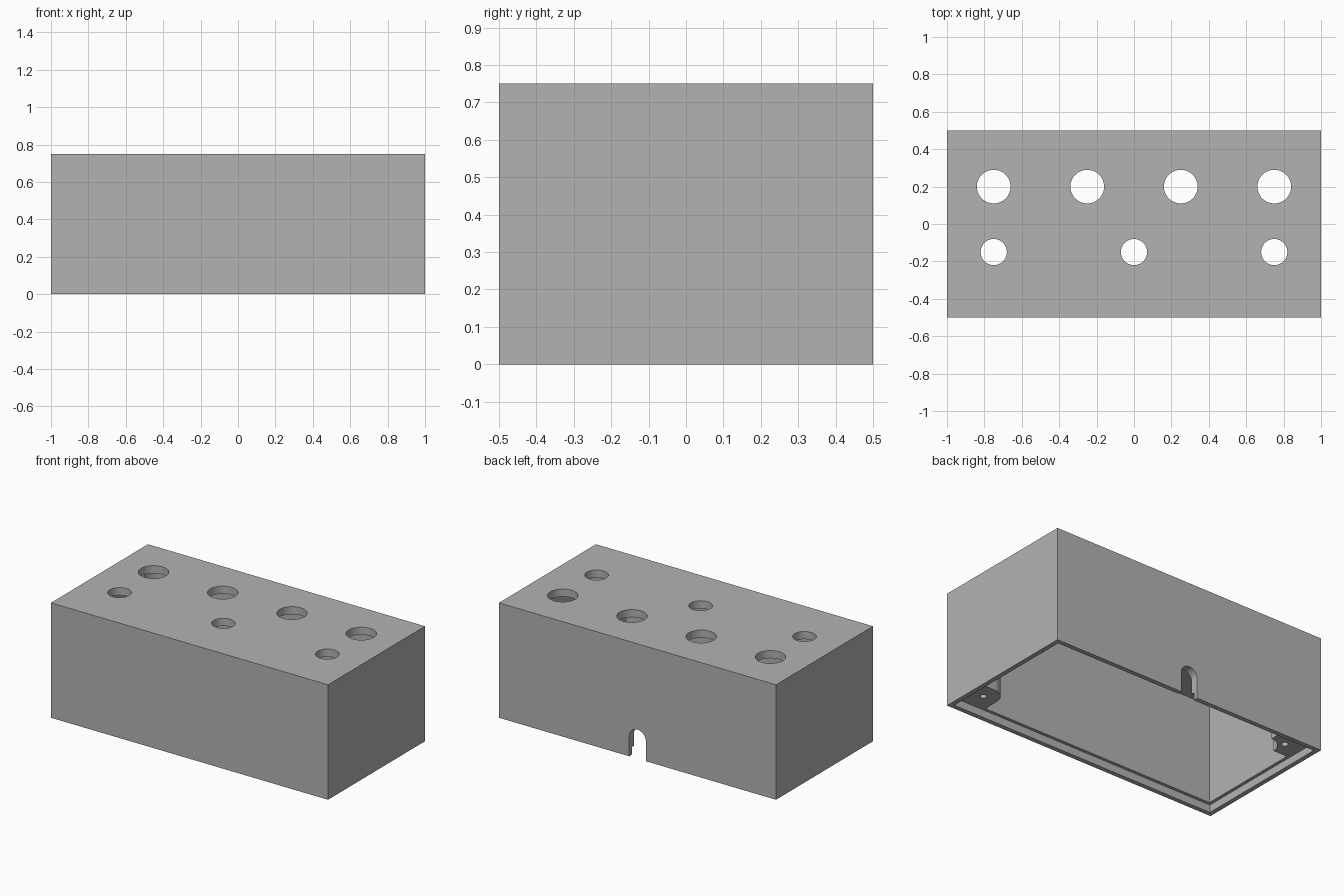
import bpy
import bmesh
from math import pi, sin, cos, radians

cube = bpy.data.objects.get("Cube")
if cube:
    bpy.data.objects.remove(cube, do_unlink=True)

WALL, LIP, REBATE, HEIGHT = 0.05, 0.03, 0.05, 0.75

grey = bpy.data.materials.new("plain_grey")
grey.use_nodes = True
colour = (0.45, 0.45, 0.45, 1)
grey.diffuse_color = colour
grey.node_tree.nodes["Principled BSDF"].inputs["Base Color"].default_value = colour


def prism(name, points, direction):
    """Extrude a closed outline of 3D points along a direction."""
    bm = bmesh.new()
    face = bm.faces.new([bm.verts.new(p) for p in points])
    extruded = bmesh.ops.extrude_face_region(bm, geom=[face])["geom"]
    verts = [g for g in extruded if isinstance(g, bmesh.types.BMVert)]
    bmesh.ops.translate(bm, verts=verts, vec=direction)
    bmesh.ops.recalc_face_normals(bm, faces=bm.faces)
    mesh = bpy.data.meshes.new(name)
    bm.to_mesh(mesh)
    bm.free()
    mesh.materials.append(grey)
    obj = bpy.data.objects.new(name, mesh)
    bpy.context.collection.objects.link(obj)
    return obj


def box(name, inset, z0, z1):
    x, y = 1 - inset, 0.5 - inset
    outline = [(-x, -y, z0), (x, -y, z0), (x, y, z0), (-x, y, z0)]
    return prism(name, outline, (0, 0, z1 - z0))


def arc(cx, cy, r, start, end, steps):
    angles = [radians(start + (end - start) * i / steps) for i in range(steps + 1)]
    return [(cx + r * cos(a), cy + r * sin(a)) for a in angles]


def cylinder(name, x, y, r, z0, z1):
    circle = arc(x, y, r, 0, 360, 64)[:-1]
    return prism(name, [(px, py, z0) for px, py in circle], (0, 0, z1 - z0))


def cut(target, cutter):
    """Subtract the cutter from the target, then discard it."""
    cutter.hide_render = True
    mod = target.modifiers.new("cut", "BOOLEAN")
    mod.operation, mod.solver, mod.object = "DIFFERENCE", "EXACT", cutter
    bpy.context.view_layer.objects.active = target
    bpy.ops.object.modifier_apply(modifier=mod.name)
    bpy.data.objects.remove(cutter, do_unlink=True)


def finish(obj):
    bpy.ops.object.select_all(action="DESELECT")
    obj.select_set(True)
    bpy.context.view_layer.objects.active = obj
    bpy.ops.object.shade_smooth_by_angle(angle=radians(30))


# Hollow shell, open below, with a recess for a base plate
shell = box("enclosure_shell", 0, 0, HEIGHT)
cut(shell, box("cavity_cutter", WALL, -0.1, HEIGHT - WALL))
cut(shell, box("rebate_cutter", LIP, -0.1, REBATE))

# Round openings in the top: four large at the back, three small at the front
holes = [(x, 0.2, 0.09) for x in (-0.75, -0.25, 0.25, 0.75)]
holes += [(x, -0.15, 0.07) for x in (-0.75, 0, 0.75)]
for x, y, r in holes:
    cut(shell, cylinder("hole_cutter", x, y, r, HEIGHT - 0.1, HEIGHT + 0.1))

# Arched cable slot in the back wall
arch = [(0.06, -0.1)] + arc(0, 0.13, 0.06, 0, 180, 24) + [(-0.06, -0.1)]
cut(shell, prism("slot_cutter", [(x, 0.4, z) for x, z in arch], (0, 0.2, 0)))
finish(shell)


# Screw posts in two opposite corners, outlined as distances from the corner
def post(name, sx, sy, curve):
    outline = [(WALL, WALL), (0.25, WALL)] + curve + [(WALL, 0.25)]
    points = [(sx * (1 - a), sy * (0.5 - b), REBATE) for a, b in outline]
    obj = prism(name, points, (0, 0, HEIGHT - WALL - REBATE))
    cut(obj, cylinder("screw_cutter", sx * 0.85, sy * 0.35, 0.02, 0, 0.3))
    finish(obj)


post("front_left_post", 1, -1, arc(0.15, 0.15, 0.1, 0, 90, 16))
post("back_right_post", -1, 1, arc(0.25, 0.25, 0.1, 270, 180, 16))
